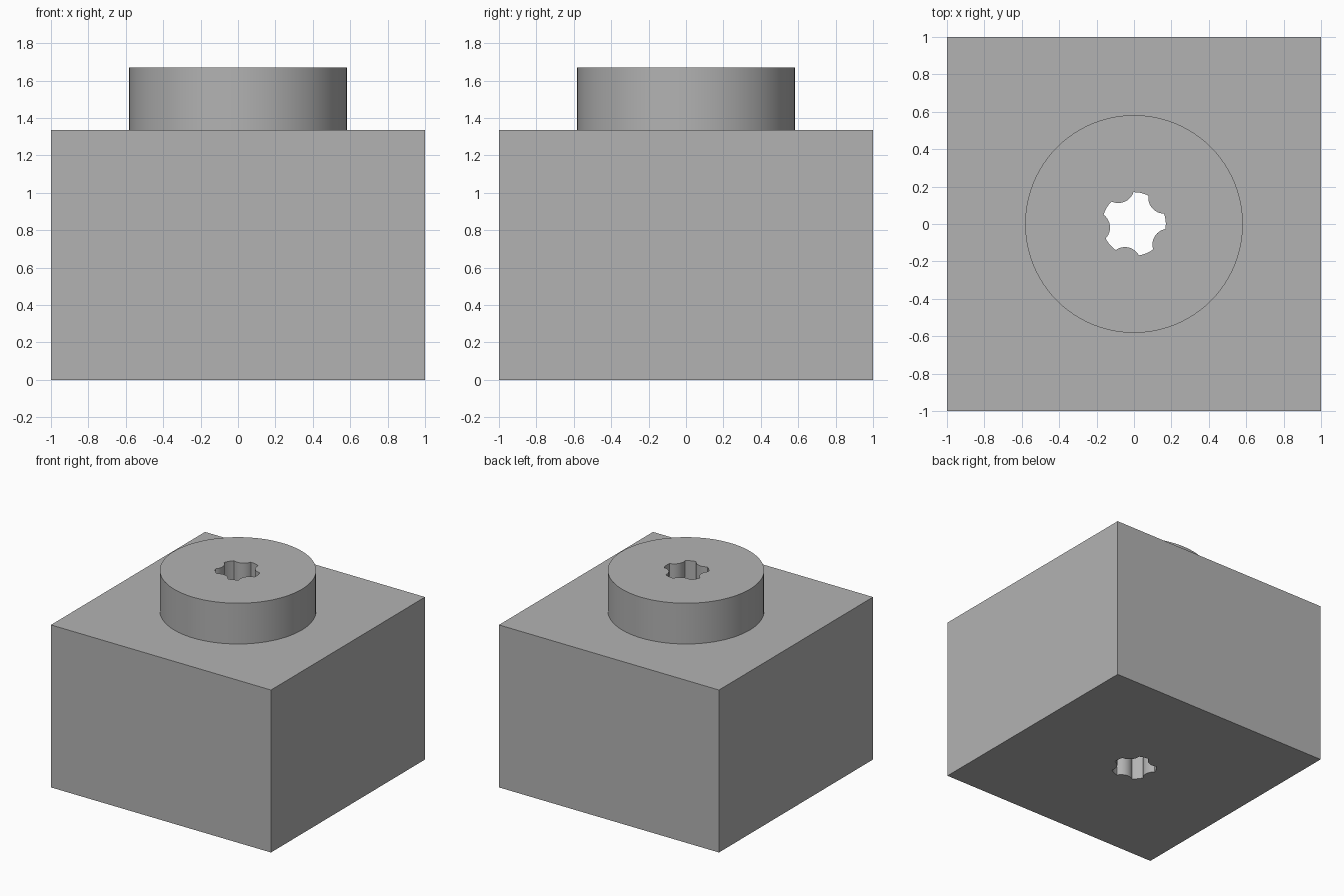
import bpy
import bmesh
from math import cos, sin, pi, radians, sqrt, atan2
from mathutils import Vector

old = bpy.data.objects.get("Cube")
if old:
    bpy.data.objects.remove(old, do_unlink=True)

BLOCK_TOP, STUD_TOP = 1.335, 1.67
STUD_RADIUS = 0.582

grey = bpy.data.materials.new("plain grey")
grey.use_nodes = True
colour = (0.45, 0.45, 0.45, 1)
grey.diffuse_color = colour
grey.node_tree.nodes["Principled BSDF"].inputs["Base Color"].default_value = colour


def circle(radius, count, start=0):
    return [Vector((radius * cos(start + 2 * pi * i / count),
                    radius * sin(start + 2 * pi * i / count))) for i in range(count)]


def socket_outline(outer=0.17, scoop=0.085, offset=0.214, lobes=5, first=41):
    """Round bore with evenly spaced arcs pushed into it."""
    along = (outer ** 2 - scoop ** 2 + offset ** 2) / (2 * offset)
    half = sqrt(outer ** 2 - along ** 2)
    sweep = atan2(half, offset - along)
    gap = 2 * pi / lobes
    corner = atan2(half, along)
    points = []
    for k in range(lobes):
        a = radians(first) + k * gap
        centre = Vector((cos(a), sin(a))) * offset
        for i in range(13):                       # concave scoop
            t = a + pi + sweep * (1 - i / 6)
            points.append(centre + Vector((cos(t), sin(t))) * scoop)
        for i in range(1, 5):                     # convex lobe tip
            t = a + corner + (gap - 2 * corner) * i / 5
            points.append(Vector((cos(t), sin(t))) * outer)
    return points


def ring(bm, points, z):
    verts = [bm.verts.new((p.x, p.y, z)) for p in points]
    edges = [bm.edges.new((v, verts[i - 1])) for i, v in enumerate(verts)]
    return verts, edges


def wall(bm, low, high, inward=False):
    for i in range(len(low)):
        quad = [low[i - 1], low[i], high[i], high[i - 1]]
        bm.faces.new(quad[::-1] if inward else quad)


def cap(bm, edges, up):
    """Flat face between an outer ring and an inner ring."""
    made = bmesh.ops.triangle_fill(bm, edges=edges, use_beauty=True)["geom"]
    for face in made:
        if isinstance(face, bmesh.types.BMFace):
            face.normal_update()
            if face.normal.z * up < 0:
                face.normal_flip()


def finish(bm, name):
    mesh = bpy.data.meshes.new(name)
    bm.to_mesh(mesh)
    bm.free()
    mesh.materials.append(grey)
    obj = bpy.data.objects.new(name, mesh)
    bpy.context.collection.objects.link(obj)
    bpy.ops.object.select_all(action="DESELECT")
    obj.select_set(True)
    bpy.context.view_layer.objects.active = obj
    bpy.ops.object.shade_smooth_by_angle(angle=radians(30))
    return obj


square = circle(sqrt(2), 4, pi / 4)
round_edge = circle(STUD_RADIUS, 96)
bore = socket_outline()

# Block: bottom, sides, the top around the stud, and the lower bore
bm = bmesh.new()
base, base_edges = ring(bm, square, 0)
top, top_edges = ring(bm, square, BLOCK_TOP)
seat, seat_edges = ring(bm, round_edge, BLOCK_TOP)
bore_low, bore_low_edges = ring(bm, bore, 0)
bore_high, _ = ring(bm, bore, BLOCK_TOP)
wall(bm, base, top)
wall(bm, bore_low, bore_high, inward=True)
cap(bm, base_edges + bore_low_edges, -1)
cap(bm, top_edges + seat_edges, 1)
finish(bm, "block")

# Stud: side, top, and the upper bore
bm = bmesh.new()
foot, _ = ring(bm, round_edge, BLOCK_TOP)
rim, rim_edges = ring(bm, round_edge, STUD_TOP)
bore_low, _ = ring(bm, bore, BLOCK_TOP)
bore_high, bore_high_edges = ring(bm, bore, STUD_TOP)
wall(bm, foot, rim)
wall(bm, bore_low, bore_high, inward=True)
cap(bm, rim_edges + bore_high_edges, 1)
finish(bm, "stud")
